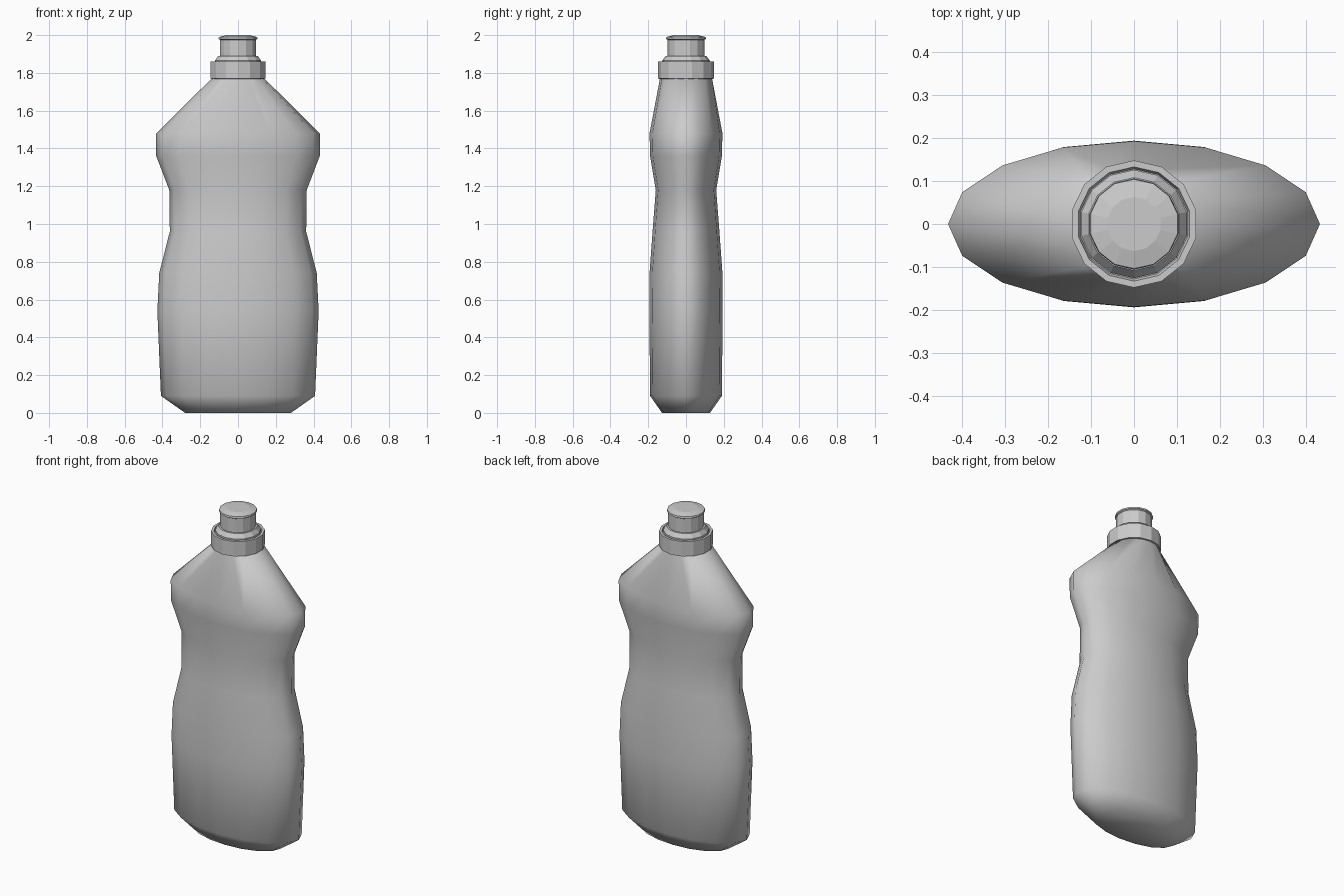
import bpy, bmesh, math

if "Cube" in bpy.data.objects:
    bpy.data.objects.remove(bpy.data.objects["Cube"])


def loft(name, rings, sides, offset, smooth_deg=None):
    """Stack elliptical rings (rx, ry, z), skin them and close both ends."""
    bm = bmesh.new()
    loops = []
    for rx, ry, z in rings:
        loops.append([bm.verts.new((rx * math.cos(offset + 2 * math.pi * i / sides),
                                    ry * math.sin(offset + 2 * math.pi * i / sides), z))
                      for i in range(sides)])
    for a, b in zip(loops, loops[1:]):
        for i in range(sides):
            j = (i + 1) % sides
            bm.faces.new((a[i], a[j], b[j], b[i]))
    bm.faces.new(loops[0][::-1])
    bm.faces.new(loops[-1])
    bmesh.ops.recalc_face_normals(bm, faces=bm.faces[:])
    mesh = bpy.data.meshes.new(name)
    bm.to_mesh(mesh)
    bm.free()
    obj = bpy.data.objects.new(name, mesh)
    bpy.context.collection.objects.link(obj)
    if smooth_deg:
        bpy.ops.object.select_all(action='DESELECT')
        obj.select_set(True)
        bpy.context.view_layer.objects.active = obj
        bpy.ops.object.shade_smooth_by_angle(angle=math.radians(smooth_deg))
    return obj


def turned(name, profile, sides=14):
    """Faceted round part from (radius, z) pairs, one corner facing front."""
    return loft(name, [(r, r, z) for r, z in profile], sides, -math.pi / 2)


# Bottle: flat oval body with grip waist and sloping shoulders
loft("bottle_body", [
    (0.28, 0.127, 0.0), (0.408, 0.19, 0.09), (0.427, 0.194, 0.54),
    (0.417, 0.193, 0.74), (0.361, 0.177, 0.96), (0.364, 0.16, 1.18),
    (0.433, 0.19, 1.36), (0.433, 0.193, 1.48), (0.14, 0.138, 1.77),
], 16, 0, 60)

# Screw collar with recessed rim
turned("cap_collar", [
    (0.12, 1.765), (0.148, 1.77), (0.148, 1.86), (0.133, 1.86),
    (0.128, 1.845), (0.10, 1.845),
])

# Sloped seat rising from the collar
turned("nozzle_seat", [(0.126, 1.845), (0.126, 1.865), (0.108, 1.89), (0.09, 1.89)])

# Push-pull spout with lip
turned("spout", [
    (0.098, 1.88), (0.098, 1.975), (0.106, 1.98), (0.104, 1.99), (0.063, 2.0),
])
